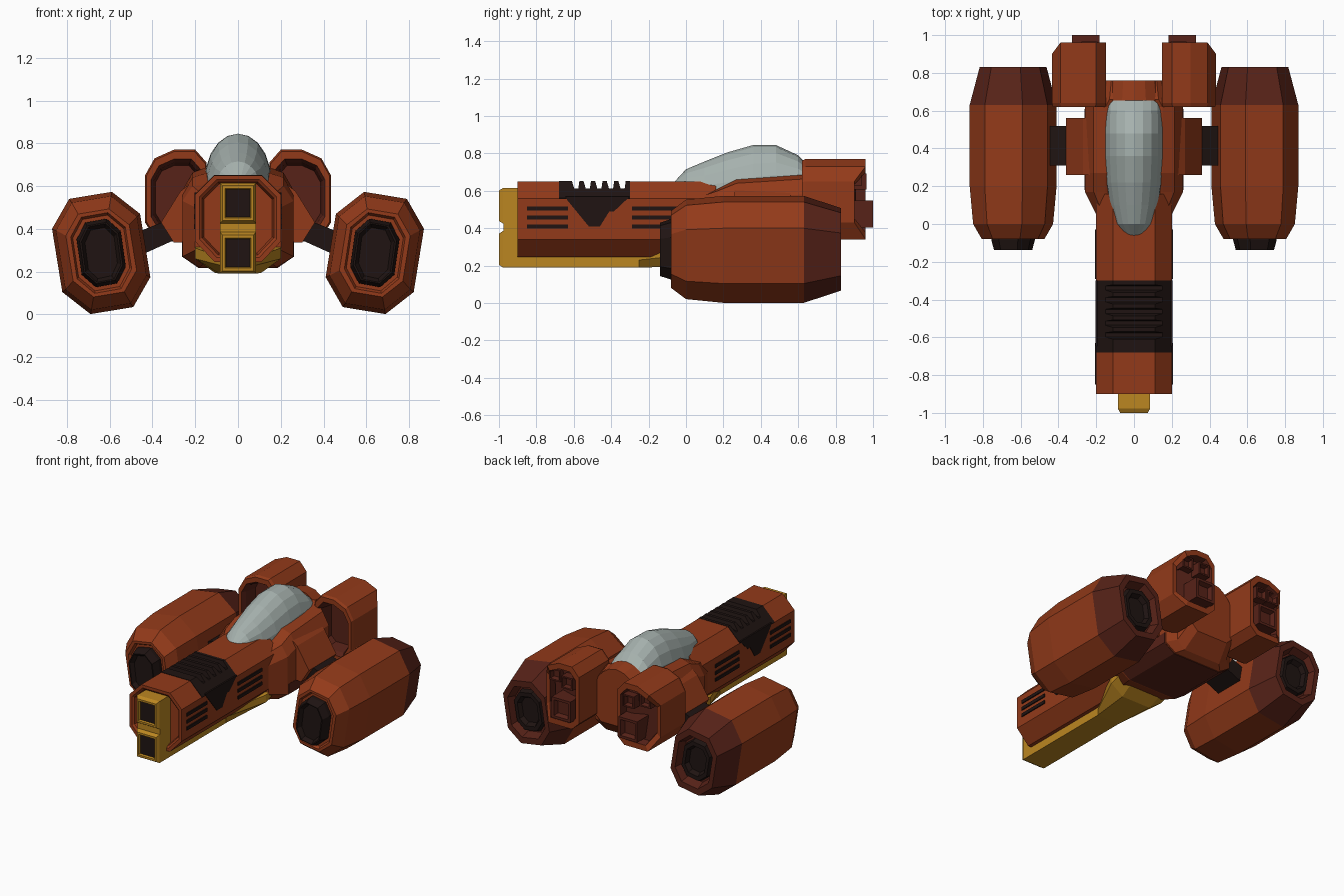
import bpy, bmesh, math

if "Cube" in bpy.data.objects:
    bpy.data.objects.remove(bpy.data.objects["Cube"])


def mat(name, r, g, b):
    m = bpy.data.materials.new(name)
    m.diffuse_color = (r, g, b, 1)
    m.use_nodes = True
    m.node_tree.nodes["Principled BSDF"].inputs["Base Color"].default_value = m.diffuse_color
    return m


ORANGE = mat("orange", 0.29, 0.042, 0.01)
MAROON = mat("maroon", 0.095, 0.016, 0.009)
BLACK = mat("black", 0.014, 0.007, 0.006)
GOLD = mat("gold", 0.50, 0.24, 0.015)
GLASS = mat("glass", 0.38, 0.44, 0.42)


def loft(name, rings, mats, sx=1):
    """Skin closed rings of equal length; mats holds one material per segment (last also caps)."""
    bm = bmesh.new()
    palette = list(dict.fromkeys(mats))
    vs = [[bm.verts.new((sx * x, y, z)) for x, y, z in r] for r in rings]
    n = len(vs[0])
    for i in range(len(vs) - 1):
        m = mats[min(i, len(mats) - 1)]
        for j in range(n):
            k = (j + 1) % n
            f = bm.faces.new((vs[i][j], vs[i][k], vs[i + 1][k], vs[i + 1][j]))
            f.material_index = palette.index(m)
    bm.faces.new(vs[0]).material_index = palette.index(mats[0])
    bm.faces.new(vs[-1]).material_index = palette.index(mats[-1])
    bmesh.ops.recalc_face_normals(bm, faces=bm.faces)
    me = bpy.data.meshes.new(name)
    bm.to_mesh(me)
    bm.free()
    for m in palette:
        me.materials.append(m)
    ob = bpy.data.objects.new(name, me)
    bpy.context.collection.objects.link(ob)
    return ob


def box(name, x0, x1, y0, y1, z0, z1, m, sx=1):
    rect = [(x0, z0), (x1, z0), (x1, z1), (x0, z1)]
    return loft(name, [[(x, y, z) for x, z in rect] for y in (y0, y1)], [m], sx)


def scaled(pts, c, y, sx, sz=None):
    sz = sz or sx
    return [(c[0] + (x - c[0]) * sx, y, c[1] + (z - c[1]) * sz) for x, z in pts]


def mirrored(half, y):
    return [(x, y, z) for x, z in half] + [(-x, y, z) for x, z in reversed(half)]


# Nose fuselage with a lowered bay under the grille
def nose(y, top=0.65, s=1.0):
    half = [(0.76 - top, top), (0.2, 0.56), (0.2, 0.34), (0.11, 0.245)]
    return [(x * s, y, 0.45 + (z - 0.45) * s) for x, y, z in mirrored(half, y)]


loft("nose_fuselage",
     [nose(-0.86, s=0.8), nose(-0.89, s=0.84), nose(-0.9, s=0.9), nose(-0.9), nose(-0.62),
      nose(-0.62, 0.6), nose(-0.3, 0.6), nose(-0.3), nose(0.16)], [ORANGE])

# Saw-toothed grille on top of the nose
teeth = [nose(-0.68, 0.65, 1.012), nose(-0.61, 0.65, 1.012)]
for i in range(5):
    y = -0.61 + i * 0.062
    teeth += [nose(y + 0.012, 0.61, 1.012), nose(y + 0.034, 0.61, 1.012),
              nose(y + 0.04, 0.65, 1.012), nose(y + 0.062, 0.65, 1.012)]
for r in teeth:
    for i, (x, y, z) in enumerate(r):
        if z < 0.5:
            r[i] = (math.copysign(0.19, x), y, 0.54 if abs(x) > 0.15 else 0.53)
loft("nose_grille", teeth, [BLACK])

side = [(-0.68, 0.565), (-0.635, 0.55), (-0.52, 0.41), (-0.46, 0.41), (-0.41, 0.49),
        (-0.385, 0.49), (-0.3, 0.57)]
side[0] = (-0.645, 0.57)
for s in (-1, 1):
    loft("grille_side_plate", [[(x, y, z) for y, z in side] for x in (0.19, 0.2035)], [BLACK], s)
    # Side vents
    for z in (0.505, 0.457, 0.41):
        box("front_vent", 0.19, 0.207, -0.85, -0.63, z - 0.011, z + 0.011, BLACK, s)
        box("rear_vent", 0.19, 0.207, -0.29, -0.03, z - 0.011, z + 0.011, BLACK, s)

# Gold keel, flaring at the rear
keel = [(0.085, 0.27), (0.085, 0.23), (0.085, 0.19)]
flare = [(0.2, 0.31), (0.2, 0.26), (0.11, 0.195)]
loft("keel", [mirrored(keel, -0.975), mirrored(keel, -0.25), mirrored(flare, 0.02),
              mirrored([(0.2, 0.33), (0.2, 0.3), (0.12, 0.27)], 0.16)], [GOLD])

# Gold twin gun muzzles
box("muzzle_backing", -0.085, 0.085, -0.975, -0.84, 0.19, 0.615, GOLD)
for z0, z1 in ((0.425, 0.615), (0.19, 0.385)):
    c = (0, (z0 + z1) / 2)
    sq = [(-0.085, z0), (0.085, z0), (0.085, z1), (-0.085, z1)]
    loft("gun_muzzle", [scaled(sq, c, -0.97, 1), scaled(sq, c, -0.978, 1), scaled(sq, c, -1, 0.86),
                        scaled(sq, c, -1, 0.72), scaled(sq, c, -0.985, 0.66)],
         [GOLD, GOLD, GOLD, GOLD])
    box("gun_bore", -0.055, 0.055, -0.988, -0.97, c[1] - 0.065, c[1] + 0.065, BLACK)


# Main hull behind the nose
def hull(y, w, top, sh, bot, tw):
    return mirrored([(tw, top), (w * 0.82, (top + sh) / 2 + 0.03), (w, sh), (w, bot + 0.05),
                     (w * 0.7, bot)], y)


loft("main_hull",
     [hull(0.05, 0.2, 0.56, 0.5, 0.25, 0.14), hull(0.17, 0.26, 0.61, 0.53, 0.22, 0.15),
      hull(0.27, 0.26, 0.66, 0.56, 0.22, 0.15), hull(0.62, 0.26, 0.685, 0.58, 0.22, 0.15),
      hull(0.66, 0.2, 0.7, 0.58, 0.24, 0.13), hull(0.76, 0.17, 0.67, 0.56, 0.34, 0.12)], [ORANGE])
# Dark belly plate
loft("belly_plate", [mirrored([(0.262, 0.34), (0.262, 0.27), (0.185, 0.217)], y)
                     for y in (0.18, 0.61)], [MAROON])

# Canopy bubble: y, half width, base z, top z
canopy = [(-0.06, 0.05, 0.62, 0.65), (0.0, 0.1, 0.59, 0.715), (0.1, 0.13, 0.56, 0.757),
          (0.22, 0.15, 0.56, 0.805), (0.36, 0.158, 0.58, 0.845), (0.48, 0.158, 0.6, 0.845),
          (0.6, 0.155, 0.6, 0.79), (0.67, 0.15, 0.6, 0.72)]
loft("canopy", [[(w * math.cos(math.pi * i / 10), y, b + (t - b) * math.sin(math.pi * i / 10) ** 0.9)
                 if 0 < i < 10 else (w * (1 - i / 5), y, b) for i in range(11)]
                for y, w, b, t in canopy], [GLASS])
# Raised collar behind the canopy
arch = [(0.165 * math.cos(math.pi * i / 8), 0.58 + 0.165 * math.sin(math.pi * i / 8)) for i in range(9)]
loft("canopy_collar", [scaled(arch, (0, 0.58), 0.655, 1), scaled(arch, (0, 0.58), 0.76, 0.9)], [ORANGE])

POD_C = (0.64, 0.287)
POD = [(0.59, 0.573), (0.79, 0.54), (0.87, 0.40), (0.822, 0.104),
       (0.69, 0.001), (0.49, 0.034), (0.41, 0.174), (0.458, 0.47)]
ENG_C = (0.29, 0.555)
ENG = [(0.147, 0.71), (0.2, 0.77), (0.30, 0.77), (0.39, 0.73), (0.435, 0.65),
       (0.435, 0.43), (0.38, 0.34), (0.2, 0.34), (0.147, 0.39)]


def engine_ring(y, s, rear=False):
    r = scaled(ENG, ENG_C, y, s)
    return [(x, y - 0.06 * (rear and px > 0.4), z) for (x, y, z), (px, _) in zip(r, ENG)]


for s in (-1, 1):
    # Wing root and strut
    root = [(0.2, 0.63), (0.27, 0.575), (0.36, 0.43), (0.3, 0.335), (0.2, 0.34)]
    loft("wing_root", [[(x, y, z) for x, z in root] for y in (0.26, 0.56)], [ORANGE], s)
    strut = [(0.28, 0.46), (0.47, 0.385), (0.47, 0.27), (0.27, 0.36)]
    loft("wing_strut", [[(x, y, z) for x, z in strut] for y in (0.31, 0.52)], [BLACK], s)

    # Outboard pod with stepped front and recessed tail
    P = lambda y, a, b=None: scaled(POD, POD_C, y, a, b)
    loft("pod", [P(-0.06, 0.5, 0.56), P(-0.06, 0.58, 0.62), P(-0.08, 0.62, 0.66), P(-0.08, 0.72),
                 P(0.0, 0.92, 0.93), P(0.2, 1), P(0.63, 1), P(0.83, 0.77),
                 P(0.83, 0.62), P(0.77, 0.54)],
         [ORANGE] * 6 + [MAROON] * 3, s)
    loft("pod_intake", [P(-0.11, 0.33, 0.42), P(-0.138, 0.4, 0.48), P(-0.138, 0.44, 0.5),
                        P(-0.085, 0.5, 0.56), P(-0.05, 0.5, 0.56)], [BLACK], s)
    loft("pod_nozzle", [P(0.76, 0.5), P(0.81, 0.46), P(0.81, 0.36), P(0.78, 0.3)], [BLACK], s)

    # Upper thruster housing with front scoop and slanted tail
    loft("thruster_housing",
         [engine_ring(0.74, 0.66), engine_ring(0.65, 0.72), engine_ring(0.62, 0.8),
          engine_ring(0.62, 0.96), engine_ring(0.64, 1), engine_ring(0.96, 1, True),
          engine_ring(0.96, 0.82, True), engine_ring(0.91, 0.76, True)],
         [MAROON, MAROON, ORANGE, ORANGE, ORANGE, ORANGE, MAROON], s)

    # Exhaust blocks in the tail recess
    for x, z, r, y1 in ((0.255, 0.475, 0.072, 1.0), (0.235, 0.65, 0.042, 0.965),
                        (0.345, 0.67, 0.042, 0.94)):
        sq = [(x - r, z - r), (x + r, z - r), (x + r, z + r), (x - r, z + r)]
        loft("exhaust_block", [scaled(sq, (x, z), 0.85, 1), scaled(sq, (x, z), y1, 1),
                               scaled(sq, (x, z), y1, 0.76), scaled(sq, (x, z), y1 - 0.03, 0.6)],
             [MAROON, MAROON, MAROON], s)
